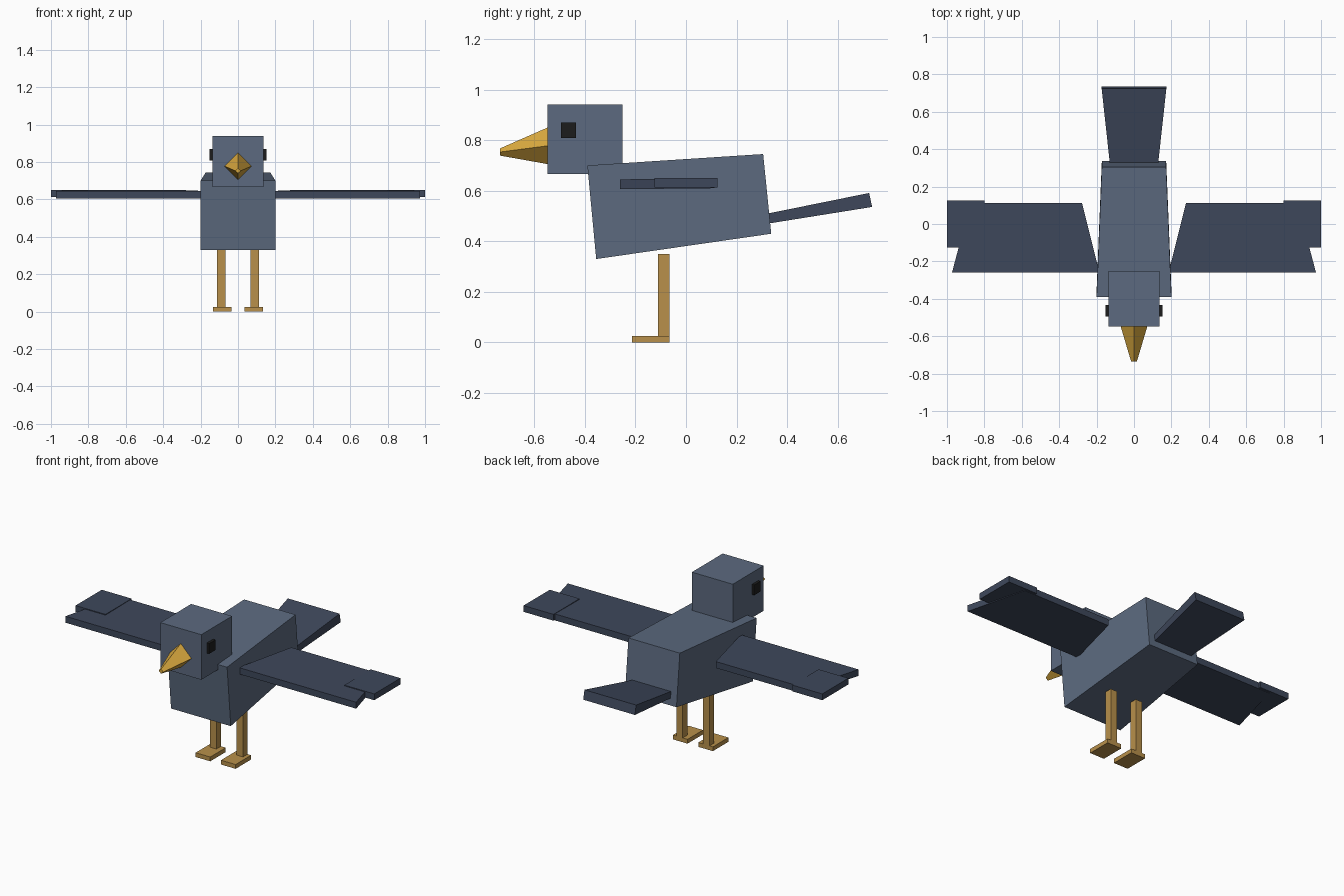
import bpy
import bmesh

cube = bpy.data.objects.get("Cube")
if cube:
    bpy.data.objects.remove(cube)


def material(name, rgb):
    m = bpy.data.materials.new(name)
    m.use_nodes = True
    col = (*rgb, 1)
    m.diffuse_color = col
    m.node_tree.nodes["Principled BSDF"].inputs["Base Color"].default_value = col
    return m


slate = material("slate_blue", (0.107, 0.144, 0.214))
dark = material("dark_slate", (0.048, 0.064, 0.105))
gold = material("beak_gold", (0.70, 0.40, 0.05))
tan = material("leg_tan", (0.48, 0.28, 0.07))
black = material("eye_black", (0.012, 0.012, 0.012))


def loft(name, ring_a, ring_b, mat):
    """Closed solid between two matching rings of points."""
    bm = bmesh.new()
    a = [bm.verts.new(p) for p in ring_a]
    b = [bm.verts.new(p) for p in ring_b]
    n = len(a)
    bm.faces.new(a)
    bm.faces.new(b[::-1])
    for i in range(n):
        j = (i + 1) % n
        bm.faces.new((a[j], a[i], b[i], b[j]))
    bmesh.ops.recalc_face_normals(bm, faces=bm.faces)
    mesh = bpy.data.meshes.new(name)
    bm.to_mesh(mesh)
    bm.free()
    mesh.materials.append(mat)
    ob = bpy.data.objects.new(name, mesh)
    bpy.context.collection.objects.link(ob)
    return ob


def box(name, x, y, z, mat):
    rings = [[(x[0], y[0], h), (x[1], y[0], h), (x[1], y[1], h), (x[0], y[1], h)] for h in z]
    return loft(name, *rings, mat)


def section(half, top, bottom):
    """Rectangle across x, from a top and a bottom (y, z) point."""
    return [(-half, *bottom), (half, *bottom), (half, *top), (-half, *top)]


def diamond(y, z, rx, rz):
    return [(rx, y, z), (0, y, z + rz), (-rx, y, z), (0, y, z - rz)]


# Tilted, tapered body and splayed tail
loft("body", section(0.2, (-0.39, 0.70), (-0.355, 0.33)),
     section(0.172, (0.305, 0.745), (0.337, 0.43)), slate)
loft("tail", section(0.121, (0.25, 0.495), (0.255, 0.459)),
     section(0.173, (0.724, 0.591), (0.736, 0.536)), dark)

# Head and beak
box("head", (-0.137, 0.137), (-0.547, -0.252), (0.667, 0.94), slate)
loft("beak", diamond(-0.545, 0.778, 0.072, 0.073),
     diamond(-0.736, 0.753, 0.015, 0.014), gold)

# Paired parts
for side, s in (("left", 1), ("right", -1)):
    def pair(a, b):
        return s * a, s * b

    box(side + "_eye", pair(0.13, 0.153), (-0.494, -0.434), (0.808, 0.87), black)
    box(side + "_leg", pair(0.068, 0.111), (-0.11, -0.066), (0.025, 0.35), tan)
    box(side + "_foot", pair(0.036, 0.134), (-0.214, -0.066), (0, 0.026), tan)

    # Wing slab pitched very slightly, with a level feather tip
    plan = [(0.185, -0.26, 0.606), (0.973, -0.26, 0.606),
            (0.875, 0.112, 0.61), (0.278, 0.112, 0.61)]
    under = [(s * x, y, z) for x, y, z in plan]
    over = [(x, y, z + 0.039) for x, y, z in under]
    loft(side + "_wing", under, over, dark)
    box(side + "_wing_tip", pair(0.8, 1.0), (-0.125, 0.125), (0.613, 0.651), dark)
